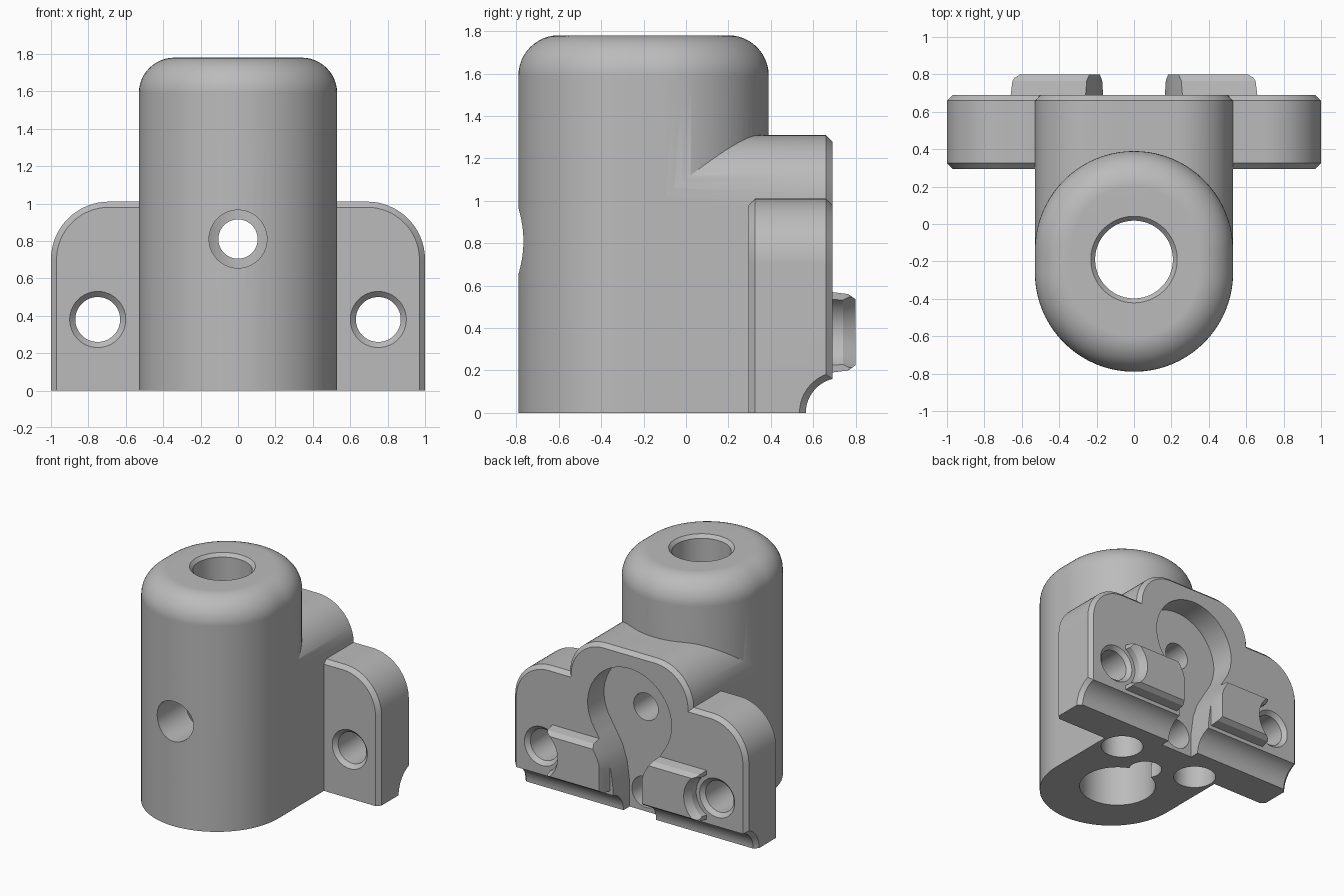
import bpy, bmesh
from math import sin, cos, pi
from mathutils import Vector

cube = bpy.data.objects.get("Cube")
if cube:
    bpy.data.objects.remove(cube)

grey = bpy.data.materials.new("mid_grey")
grey.use_nodes = True
grey.diffuse_color = (0.5, 0.5, 0.5, 1)
grey.node_tree.nodes["Principled BSDF"].inputs["Base Color"].default_value = (0.5, 0.5, 0.5, 1)


def loft(name, sections):
    """Solid skinned through matching closed sections, capped at both ends."""
    bm = bmesh.new()
    rings = [[bm.verts.new(p) for p in s] for s in sections]
    n = len(rings[0])
    for a, b in zip(rings, rings[1:]):
        for i in range(n):
            j = (i + 1) % n
            bm.faces.new((a[i], a[j], b[j], b[i]))
    bm.faces.new(rings[0])
    bm.faces.new(rings[-1])
    bmesh.ops.recalc_face_normals(bm, faces=bm.faces)
    mesh = bpy.data.meshes.new(name)
    bm.to_mesh(mesh)
    bm.free()
    mesh.materials.append(grey)
    obj = bpy.data.objects.new(name, mesh)
    bpy.context.collection.objects.link(obj)
    return obj


def turned(name, axis, centre, profile, n=64):
    """Round solid along an axis; profile is (position, radius) pairs."""
    k = "xyz".index(axis)
    sections = []
    for pos, r in profile:
        ring = []
        for i in range(n):
            t = 2 * pi * (i + 0.5) / n
            p = [centre[0] + r * cos(t), centre[1] + r * sin(t)]
            p.insert(k, pos)
            ring.append(Vector(p))
        sections.append(ring)
    return loft(name, sections)


def upright(name, outline, layers):
    """Prism along y; outline(inset) gives (x, z) points, layers are (y, inset)."""
    return loft(name, [[Vector((x, y, z)) for x, z in outline(d)] for y, d in layers])


def arch(half, height, r, n=16):
    """Outline with flat bottom and two rounded top corners."""
    def outline(d):
        right = [(half - r + (r - d) * cos(t), height - r + (r - d) * sin(t))
                 for t in (pi / 2 * i / n for i in range(n + 1))]
        right = [(half - d, 0)] + right
        return right + [(-x, z) for x, z in reversed(right)]
    return outline


def combine(target, tool, operation):
    mod = target.modifiers.new("join", 'BOOLEAN')
    mod.operation, mod.solver, mod.object = operation, 'EXACT', tool
    bpy.context.view_layer.objects.active = target
    bpy.ops.object.modifier_apply(modifier=mod.name)
    bpy.data.objects.remove(tool)


def stadium(z, d, n=40):
    """Horizontal body section, inset by d."""
    r = 0.53 - d
    front = [Vector((r * cos(t), -0.26 + r * sin(t), z)) for t in (pi + pi * i / n for i in range(n + 1))]
    back = [Vector((r * cos(t), -0.14 + r * sin(t), z)) for t in (pi * i / n for i in range(n + 1))]
    return front + back


# Main housing with a rounded top
fillet = 0.19
arc = [pi / 2 * i / 12 for i in range(13)]
bracket = loft("bracket_body", [stadium(0, 0)] + [
    stadium(1.78 - fillet + fillet * sin(t), fillet * (1 - cos(t))) for t in arc])

# Rear block and mounting flange
combine(bracket, upright("rear_block", arch(0.53, 1.31, 0.31),
                         [(-0.2, 0.001), (0.66, 0.001), (0.69, 0.03)]), 'UNION')
combine(bracket, upright("flange", arch(1.0, 1.01, 0.31),
                         [(0.295, 0.03), (0.325, 0), (0.66, 0), (0.69, 0.03)]), 'UNION')


# Keyhole-shaped pocket outline, wide at the top
def keyhole(d):
    side = [(0.14, -0.1), (0.14, 0.2), (0.16, 0.35), (0.2, 0.47), (0.265, 0.58), (0.325, 0.68), (0.35, 0.75)]
    top = [(0.36 * cos(t), 0.82 + 0.36 * sin(t)) for t in (pi / 2 * i / 16 for i in range(16))]
    right = side + top
    return right + [(0, 1.18)] + [(-x, z) for x, z in reversed(right)]


def pocket():
    return upright("pocket", keyhole, [(0.49, 0), (0.9, 0)])


cutters = [
    pocket(),
    # Cove along the rear bottom edge, flared at the ends
    turned("cove", 'x', (0.73, 0), [(-1.02, 0.215), (-0.97, 0.165), (0.97, 0.165), (1.02, 0.215)]),
    # Vertical bore, wider below
    turned("bore", 'z', (0, -0.19), [(-0.1, 0.28), (1.4, 0.28), (1.47, 0.208), (1.755, 0.208), (1.80, 0.25)]),
    # Cross holes
    turned("front_hole", 'y', (0, 0.81), [(-0.9, 0.155), (-0.2, 0.155)]),
    turned("back_hole", 'y', (0, 0.81), [(-0.25, 0.105), (0.6, 0.105)]),
    turned("low_hole", 'y', (0, 0.15), [(-0.15, 0.12), (0.6, 0.12)]),
    turned("low_notch", 'z', (0, 0.13), [(-0.1, 0.12), (0.15, 0.12)]),
]
for s in (-1, 1):
    cutters.append(turned("bolt_hole", 'z', (s * 0.35, 0.28), [(-0.1, 0.155), (0.85, 0.155)]))
    cutters.append(turned("screw_hole", 'y', (s * 0.75, 0.38),
                          [(0.285, 0.16), (0.325, 0.12), (0.66, 0.12), (0.70, 0.16)]))
for c in cutters:
    combine(bracket, c, 'DIFFERENCE')

# Raised locating pads beside the pocket, relieved around the screw holes
pads = []
for s, side in ((1, "left"), (-1, "right")):
    def pad_outline(d):
        a, b, lo, hi = 0.165 + d / 2, 0.66 - d, 0.19 + d, 0.57 - d
        return [(s * x, z) for x, z in ((a, lo), (b, lo), (b, hi), (a, hi))]
    pad = upright(side + "_pad", pad_outline, [(0.685, 0), (0.765, 0.01), (0.80, 0.035)])
    combine(pad, turned("relief", 'y', (s * 0.75, 0.38), [(0.6, 0.18), (0.74, 0.18), (0.82, 0.22)]), 'DIFFERENCE')
    combine(pad, pocket(), 'DIFFERENCE')
    pads.append(pad)

# Smooth shading with crisp edges
bpy.ops.object.select_all(action='DESELECT')
for obj in [bracket] + pads:
    obj.select_set(True)
    bpy.context.view_layer.objects.active = obj
    bpy.ops.object.shade_smooth_by_angle(angle=pi / 7)
    obj.modifiers.new("even_shading", 'WEIGHTED_NORMAL').keep_sharp = True
    obj.select_set(False)
